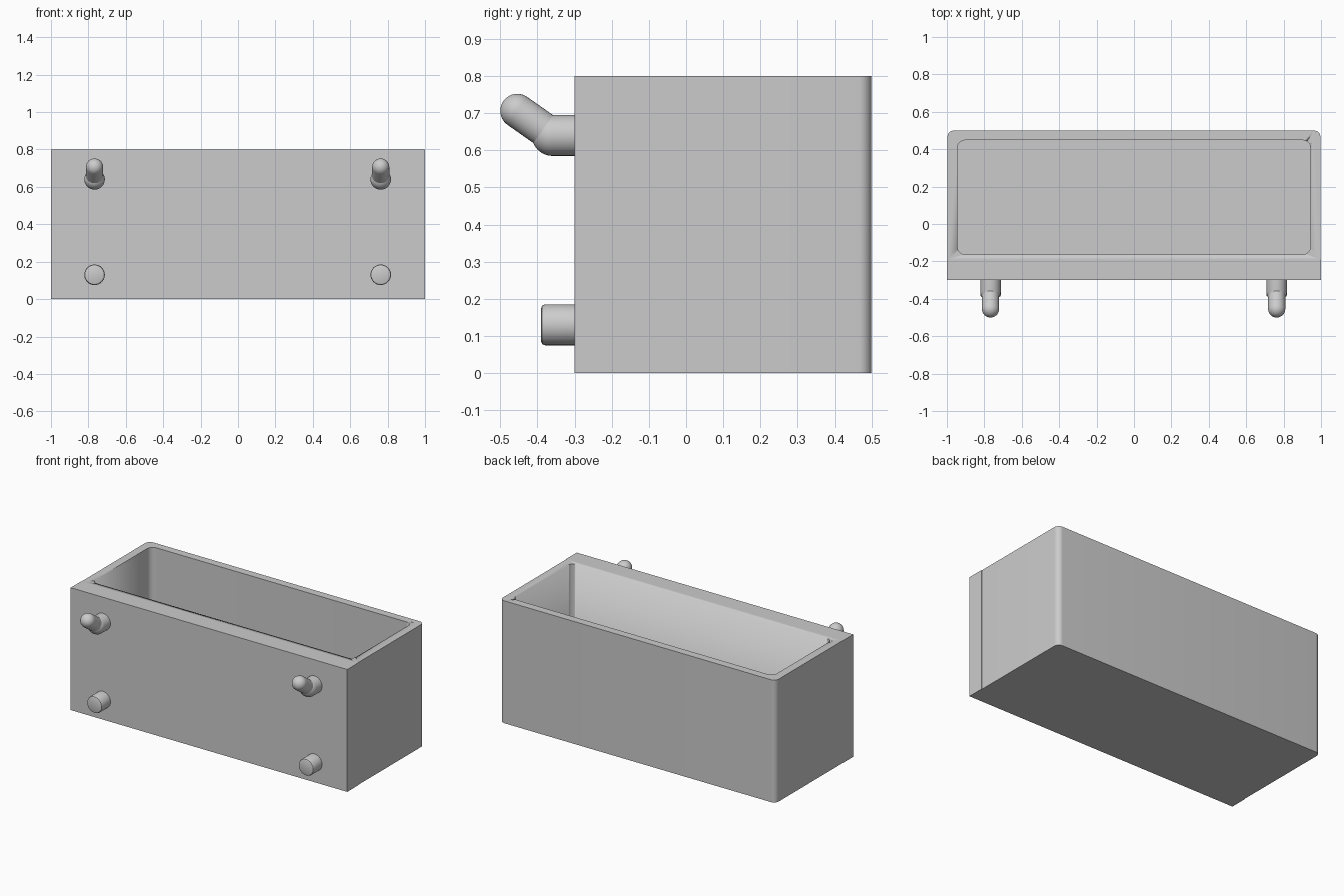
import bpy, bmesh, math
from mathutils import Vector

if "Cube" in bpy.data.objects:
    bpy.data.objects.remove(bpy.data.objects["Cube"])


def finish(bm, name):
    bmesh.ops.recalc_face_normals(bm, faces=bm.faces)
    me = bpy.data.meshes.new(name)
    bm.to_mesh(me)
    bm.free()
    ob = bpy.data.objects.new(name, me)
    bpy.context.collection.objects.link(ob)
    bpy.ops.object.select_all(action='DESELECT')
    bpy.context.view_layer.objects.active = ob
    ob.select_set(True)
    bpy.ops.object.shade_smooth_by_angle(angle=math.radians(35))
    return ob


def arc(cx, cy, r, start, n=8):
    return [(cx + r * math.cos(start + i * math.pi / 2 / n),
             cy + r * math.sin(start + i * math.pi / 2 / n)) for i in range(n + 1)]


def prism(name, outline, z0, z1):
    bm = bmesh.new()
    face = bm.faces.new([bm.verts.new((x, y, z0)) for x, y in outline])
    ext = bmesh.ops.extrude_face_region(bm, geom=[face])
    top = [g for g in ext['geom'] if isinstance(g, bmesh.types.BMVert)]
    bmesh.ops.translate(bm, verts=top, vec=(0, 0, z1 - z0))
    return finish(bm, name)


def lathe(name, start, direction, profile, segs=32):
    """Closed round part: profile is (radius, distance along direction)."""
    bm = bmesh.new()
    rot = Vector(direction).to_track_quat('Z', 'Y')
    rings = []
    for r, d in profile:
        ring = []
        for i in range(segs):
            a = 2 * math.pi * i / segs
            p = Vector((r * math.cos(a), r * math.sin(a), d))
            ring.append(bm.verts.new(Vector(start) + rot @ p))
        rings.append(ring)
    for a, b in zip(rings, rings[1:]):
        for i in range(segs):
            j = (i + 1) % segs
            bm.faces.new((a[i], a[j], b[j], b[i]))
    bm.faces.new(rings[0])
    bm.faces.new(rings[-1])
    return finish(bm, name)


def dome(r, d):
    return [(r * math.cos(t * math.pi / 20), d + r * math.sin(t * math.pi / 20))
            for t in range(10)] + [(r * 0.02, d + r)]


# Bin body: square front corners, rounded back corners, faint side step behind the front wall
h = math.pi / 2
w = 0.997
outline = [(-1, -0.3), (1, -0.3), (1, -0.19), (w, -0.19)]
outline += arc(w - 0.035, 0.465, 0.035, 0) + arc(-w + 0.035, 0.465, 0.035, h)
outline += [(-w, -0.19), (-1, -0.19)]
body = prism("bin_body", outline, 0, 0.8)

# Cavity with rounded corners
x, y0, y1, r = 0.943, -0.163, 0.448, 0.04
hole = (arc(x - r, y1 - r, r, 0) + arc(-x + r, y1 - r, r, h)
        + arc(-x + r, y0 + r, r, 2 * h) + arc(x - r, y0 + r, r, 3 * h))
cutter = prism("cavity_cutter", hole, 0.055, 1.0)
cutter.hide_render = True
cutter.hide_set(True)
cut = body.modifiers.new("cavity", 'BOOLEAN')
cut.object = cutter
cut.operation = 'DIFFERENCE'
cut.solver = 'EXACT'

# Mounting pegs and upturned hooks
tip, elbow = Vector((0, -0.454, 0.706)), Vector((0, -0.36, 0.64))
for side, sx in (("left", -0.767), ("right", 0.763)):
    lathe(side + "_lower_peg", (sx, -0.29, 0.13), (0, -1, 0),
          [(0.055, 0), (0.055, 0.09), (0.052, 0.097), (0.045, 0.1)])
    lathe(side + "_hook_base", (sx, -0.29, 0.64), (0, -1, 0),
          [(0.055, 0)] + dome(0.055, 0.07))
    arm = tip - elbow
    lathe(side + "_hook_arm", (sx, elbow.y, elbow.z), arm,
          [(0.046, 0)] + dome(0.046, arm.length))
